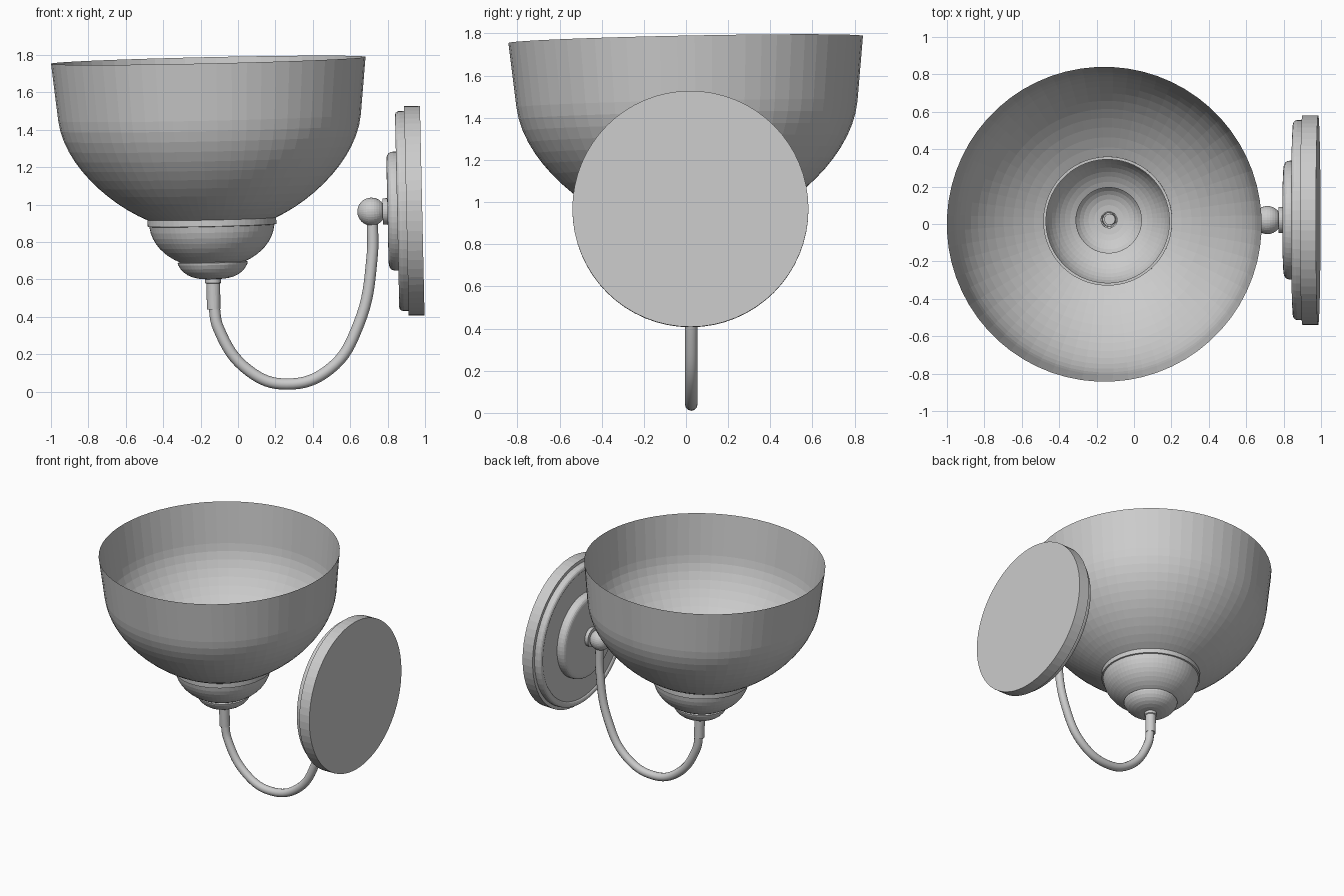
import bpy, bmesh, math
from mathutils import Vector, Matrix
from mathutils.geometry import interpolate_bezier

if "Cube" in bpy.data.objects:
    bpy.data.objects.remove(bpy.data.objects["Cube"])

grey = bpy.data.materials.new("plain grey")
grey.use_nodes = True
colour = (0.6, 0.6, 0.6, 1)
grey.diffuse_color = colour
grey.node_tree.nodes["Principled BSDF"].inputs["Base Color"].default_value = colour


def place(origin, axis):
    """Matrix that puts local z along the given axis at the origin."""
    return Matrix.Translation(origin) @ Vector(axis).to_track_quat('Z', 'Y').to_matrix().to_4x4()


def lathe(name, profile, matrix, steps=64):
    """Spin a (radius, height) profile around local z."""
    bm = bmesh.new()
    verts = [bm.verts.new((r, 0, h)) for r, h in profile]
    edges = [bm.edges.new(pair) for pair in zip(verts, verts[1:])]
    bmesh.ops.spin(bm, geom=verts + edges, cent=(0, 0, 0), axis=(0, 0, 1),
                   angle=math.tau, steps=steps)
    bmesh.ops.remove_doubles(bm, verts=bm.verts, dist=0.0005)
    bmesh.ops.recalc_face_normals(bm, faces=bm.faces)
    mesh = bpy.data.meshes.new(name)
    bm.to_mesh(mesh)
    bm.free()
    mesh.materials.append(grey)
    obj = bpy.data.objects.new(name, mesh)
    obj.matrix_world = matrix
    bpy.context.collection.objects.link(obj)
    return obj


def arc(start, handle_a, handle_b, end, count):
    pts = [Vector((*p, 0)) for p in (start, handle_a, handle_b, end)]
    return [p.xy for p in interpolate_bezier(*pts, count)]


# The lamp leans slightly; heights run along its axis
lean = place((-0.12, 0.034, 0), (-0.022, -0.02, 1))

# Open glass bowl
bowl = [(0.842, 1.772)] + arc((0.81, 1.465), (0.785, 1.24), (0.56, 1.02), (0.34, 0.922), 13)
lathe("shade_bowl", bowl, lean)

# Cup with a rim band, stepping down to a smaller cup
cup = [(0.33, 0.935), (0.345, 0.935), (0.345, 0.89)]
cup += arc((0.335, 0.888), (0.325, 0.8), (0.26, 0.73), (0.175, 0.695), 9)
lathe("shade_cup", cup, lean)
lower = [(0.175, 0.695), (0.188, 0.692)]
lower += arc((0.185, 0.68), (0.165, 0.635), (0.12, 0.605), (0.043, 0.602), 7)
lathe("lower_cup", lower, lean, 48)

# Stem socket under the cups
stem = [(0.043, 0.602), (0.043, 0.582), (0.037, 0.578), (0.036, 0.44), (0, 0.44)]
lathe("stem_socket", stem, lean, 32)

# Wall plate, stacked outwards from the wall
wall = place((0.985, 0.021, 0.968), (-1, 0, -0.022))
back = [(0, 0), (0.56, 0), (0.56, 0.085), (0, 0.085)]
lathe("wall_plate", back, wall)
middle = [(0.535, 0.08)] + arc((0.535, 0.11), (0.535, 0.14), (0.5, 0.14), (0.49, 0.124), 7)
lathe("middle_plate", middle + [(0, 0.124)], wall)
boss = [(0.318, 0.12)] + arc((0.318, 0.15), (0.316, 0.185), (0.29, 0.186), (0.26, 0.186), 7)
lathe("front_plate", boss + [(0, 0.186)], wall)
neck = [(0.07, 0.18), (0.07, 0.212), (0, 0.212)]
lathe("neck_disc", neck, wall, 32)

# Ball joint
ball = [(0.075 * math.sin(math.pi * i / 16), -0.075 * math.cos(math.pi * i / 16))
        for i in range(17)]
lathe("ball_joint", ball, wall @ Matrix.Translation((0, 0, 0.272)), 32)

# Curved arm from the stem to the ball
path = [(-0.13, 0.47), (-0.105, 0.34), (0.06, 0.11), (0.26, 0.04),
        (0.49, 0.12), (0.645, 0.36), (0.717, 0.72), (0.718, 0.93)]
curve = bpy.data.curves.new("arm", 'CURVE')
curve.dimensions = '3D'
curve.bevel_depth = 0.03
curve.bevel_resolution = 4
curve.resolution_u = 8
curve.use_fill_caps = True
spline = curve.splines.new('BEZIER')
spline.bezier_points.add(len(path) - 1)
for point, (x, z) in zip(spline.bezier_points, path):
    point.co = (x, 0.025, z)
    point.handle_left_type = point.handle_right_type = 'AUTO'
curve.materials.append(grey)
arm = bpy.data.objects.new("arm", curve)
bpy.context.collection.objects.link(arm)
bpy.context.view_layer.objects.active = arm
arm.select_set(True)
bpy.ops.object.convert(target='MESH')
